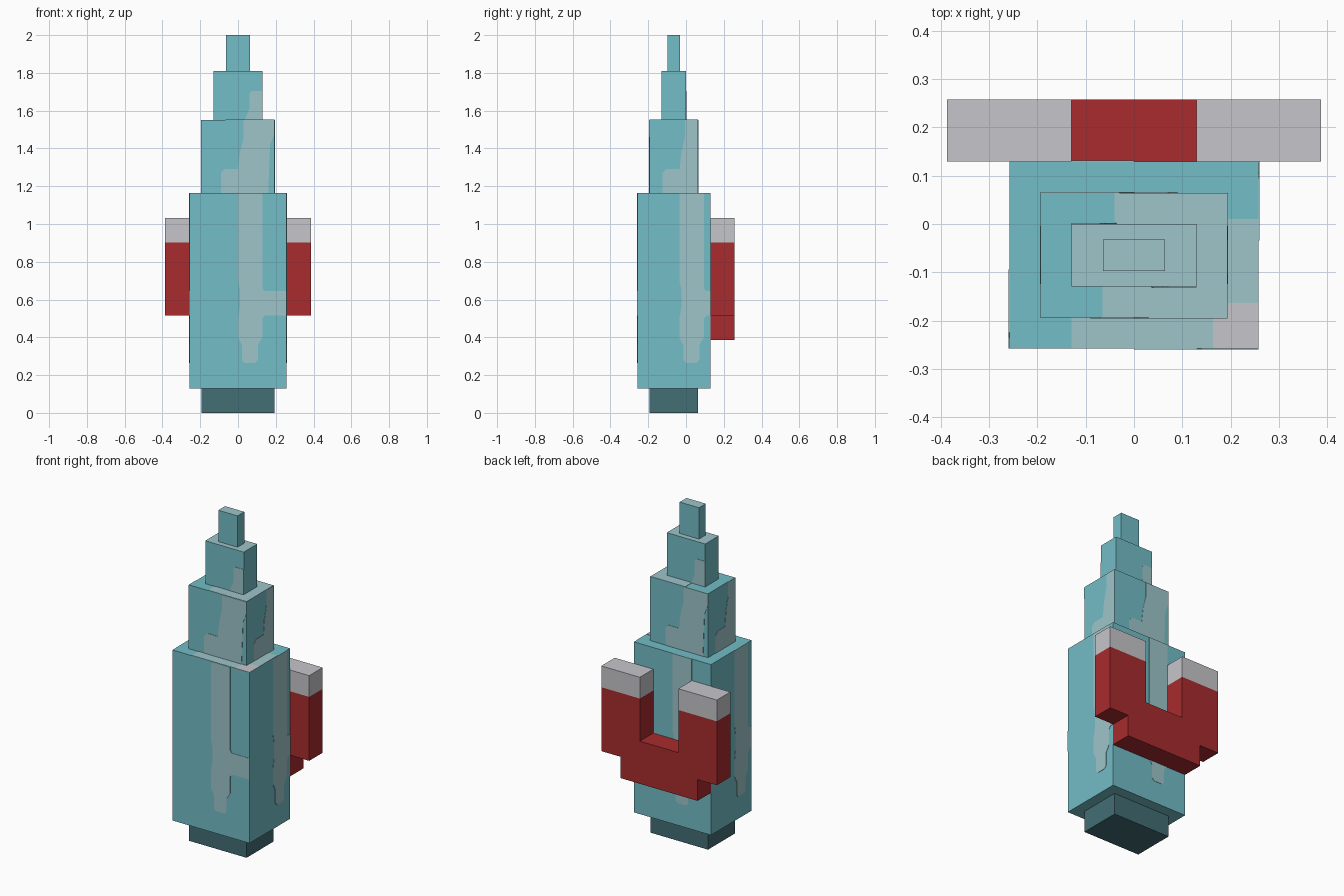
import bpy, bmesh
from mathutils import Vector

if "Cube" in bpy.data.objects:
    bpy.data.objects.remove(bpy.data.objects["Cube"], do_unlink=True)


def material(name, *rgb):
    lin = [((c / 255 + 0.055) / 1.055) ** 2.4 for c in rgb] + [1.0]
    m = bpy.data.materials.new(name)
    m.use_nodes = True
    m.diffuse_color = lin
    m.node_tree.nodes["Principled BSDF"].inputs["Base Color"].default_value = lin
    return m


teal = material("teal", 115, 189, 199)
pale = material("pale teal", 158, 197, 202)
red = material("red", 168, 43, 45)
grey = material("light grey", 198, 197, 202)
dark = material("dark teal", 66, 110, 116)

X, Y, Z = Vector((1, 0, 0)), Vector((0, 1, 0)), Vector((0, 0, 1))


def prism(name, points, origin, u, v, depth, mat, cap=None):
    """Extrude a flat outline along u x v; cap is the material of upward faces."""
    bm = bmesh.new()
    face = bm.faces.new([bm.verts.new(origin + u * a + v * b) for a, b in points])
    ext = bmesh.ops.extrude_face_region(bm, geom=[face])
    moved = [g for g in ext["geom"] if isinstance(g, bmesh.types.BMVert)]
    bmesh.ops.translate(bm, vec=u.cross(v) * depth, verts=moved)
    bmesh.ops.recalc_face_normals(bm, faces=bm.faces)
    if cap:
        for f in bm.faces:
            f.material_index = int(f.normal.z > 0.9)
    mesh = bpy.data.meshes.new(name)
    bm.to_mesh(mesh)
    bm.free()
    for m in (mat, cap):
        if m:
            mesh.materials.append(m)
    obj = bpy.data.objects.new(name, mesh)
    bpy.context.collection.objects.link(obj)
    return obj


def rect(x0, x1, y0, y1):
    return [(x0, y0), (x1, y0), (x1, y1), (x0, y1)]


THIN = 0.002
CENTRE_Y = -0.0645


def block(name, hx, hy, z0, z1, mat, cap=None):
    prism(name, rect(-hx, hx, -hy, hy), Vector((0, CENTRE_Y, z0)), X, Y, z1 - z0, mat, cap)


def streaks(name, hx, hy, outline, sides=True):
    """Pale streak repeated on the walls of a block, clipped at the corners."""
    walls = [("front", -Y, hx, hy, 0), ("back", Y, hx, hy, 0)]
    if sides:
        walls += [("left", X, hy, hx, 0.03), ("right", -X, hy, hx, 0.03)]
    for label, n, half, reach, shift in walls:
        pts = []
        for a, z in outline:
            p = (min(a + shift, half), z)
            if p not in pts:
                pts.append(p)
        prism(f"{name}_{label}", pts, Vector((0, CENTRE_Y, 0)) + n * reach,
              Z.cross(n), Z, THIN, pale)


# Stepped tower
block("base", 0.193, 0.129, 0, 0.13, dark)
block("body", 0.258, 0.1935, 0.13, 1.163, teal)
block("middle_step", 0.193, 0.129, 1.163, 1.55, teal)
block("upper_step", 0.129, 0.0645, 1.55, 1.81, teal, pale)
block("tip", 0.0645, 0.0323, 1.81, 2.0, teal, pale)

# Pale streaks on the walls
streaks("body_streak", 0.258, 0.1935, [
    (0, 1.163), (0, 0.7), (0.01, 0.65), (0.01, 0.56), (0, 0.5), (0, 0.4),
    (0.02, 0.36), (0.02, 0.28), (0.035, 0.265), (0.09, 0.265), (0.105, 0.28),
    (0.105, 0.36), (0.13, 0.4), (0.13, 0.5), (0.145, 0.516), (0.258, 0.516),
    (0.258, 0.645), (0.14, 0.645), (0.13, 0.66), (0.13, 1.163)])
streaks("middle_streak", 0.193, 0.129, [
    (-0.09, 1.163), (0.16, 1.163), (0.17, 1.42), (0.193, 1.48), (0.193, 1.55),
    (0.03, 1.55), (0.03, 1.46), (0.01, 1.38), (0, 1.29), (-0.07, 1.29), (-0.09, 1.27)])
streaks("upper_streak", 0.129, 0.0645, [
    (0.035, 1.55), (0.129, 1.55), (0.129, 1.705), (0.07, 1.705), (0.06, 1.69),
    (0.06, 1.61)], sides=False)

# Patches on the ledges
for name, z, area, mat in [
    ("body_ledge_front", 1.163, (-0.129, 0.163, -0.258, -0.1), pale),
    ("body_ledge_side", 1.163, (0.163, 0.258, -0.163, 0.01), pale),
    ("body_ledge_corner", 1.163, (0.163, 0.258, -0.258, -0.163), grey),
    ("middle_ledge_back", 1.55, (-0.04, 0.193, -0.1, 0.0645), pale),
    ("middle_ledge_front", 1.55, (-0.065, 0.193, -0.193, -0.1), pale),
]:
    prism(name, rect(*area), Vector((0, 0, z)), X, Y, THIN, mat)

# Horseshoe on the back, with grey ends
half = [(0.258, 0.387), (0.258, 0.516), (0.387, 0.516), (0.387, 0.903),
        (0.129, 0.903), (0.129, 0.645)]
outline = half + [(-a, b) for a, b in reversed(half)]
prism("horseshoe", outline, Vector((0, 0.258, 0)), X, Z, 0.129, red)
for side, label in ((1, "left"), (-1, "right")):
    x0, x1 = sorted((side * 0.129, side * 0.387))
    prism(f"horseshoe_end_{label}", rect(x0, x1, 0.903, 1.032),
          Vector((0, 0.258, 0)), X, Z, 0.129, grey)
